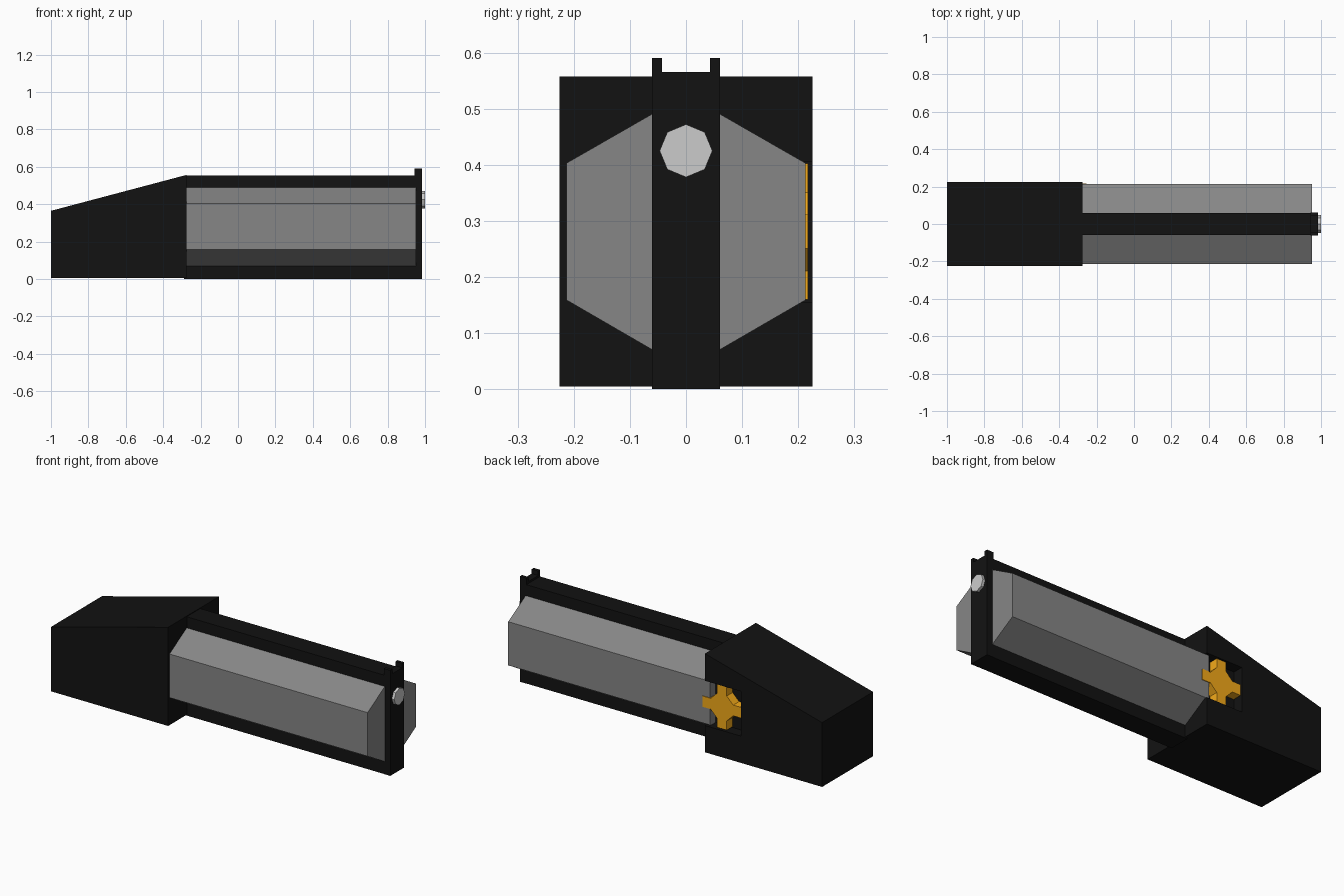
import bpy, bmesh, math
from mathutils import Vector

if "Cube" in bpy.data.objects:
    bpy.data.objects.remove(bpy.data.objects["Cube"])


def material(name, color):
    m = bpy.data.materials.new(name)
    m.diffuse_color = (*color, 1)
    m.use_nodes = True
    m.node_tree.nodes["Principled BSDF"].inputs["Base Color"].default_value = m.diffuse_color
    return m


BLACK = material("black", (0.006, 0.006, 0.006))
GREY = material("dark_grey", (0.24, 0.24, 0.24))
GOLD = material("gold", (0.9, 0.4, 0.01))


def prism(name, profile, axis, start, end, mat=None):
    """Extrude a closed 2D profile along x (profile is y,z) or y (profile is x,z)."""
    def place(a, b):
        return Vector((start, a, b)) if axis == 'x' else Vector((a, start, b))
    bm = bmesh.new()
    face = bm.faces.new([bm.verts.new(place(a, b)) for a, b in profile])
    ext = bmesh.ops.extrude_face_region(bm, geom=[face])
    move = Vector((end - start, 0, 0)) if axis == 'x' else Vector((0, end - start, 0))
    bmesh.ops.translate(bm, vec=move,
                        verts=[v for v in ext['geom'] if isinstance(v, bmesh.types.BMVert)])
    bmesh.ops.recalc_face_normals(bm, faces=bm.faces)
    mesh = bpy.data.meshes.new(name)
    bm.to_mesh(mesh)
    bm.free()
    ob = bpy.data.objects.new(name, mesh)
    bpy.context.collection.objects.link(ob)
    if mat:
        mesh.materials.append(mat)
    return ob


def rect(a0, a1, b0, b1):
    return [(a0, b0), (a1, b0), (a1, b1), (a0, b1)]


# Wedge-topped rear housing
housing = prism("rear_housing", [(-1, .005), (-.275, .005), (-.275, .557), (-1, .365)],
                'y', -.225, .225, BLACK)

# Open-ended pocket in the left side that holds the valve cross
cutter = prism("pocket_cutter", rect(-.497, -.2, .155, .405), 'y', .165, .3, BLACK)
cutter.hide_render = True
cutter.hide_viewport = True
cut = housing.modifiers.new("pocket", 'BOOLEAN')
cut.object = cutter
cut.operation = 'DIFFERENCE'
cut.solver = 'EXACT'

# Thin central frame
prism("center_frame", rect(-.29, .95, 0, .553), 'y', -.06, .06, BLACK)

# Front post with a notched top
prism("front_post", [(-.061, 0), (.061, 0), (.061, .59), (.043, .59), (.043, .565),
                     (-.043, .565), (-.043, .59), (-.061, .59)], 'x', .945, .985, BLACK)

# Faceted side shells
for side, s in (("right", -1), ("left", 1)):
    prism(side + "_shell", [(s * .05, .0645), (s * .213, .159), (s * .213, .403), (s * .05, .4965)],
          'x', -.298, .951, GREY)

# Eight-sided muzzle plug
prism("muzzle_plug", [(.047 * math.cos(i * math.pi / 4), .425 + .047 * math.sin(i * math.pi / 4))
                      for i in range(8)], 'x', .97, 1.0)

# Four-armed valve cross with chamfered inner corners
cross = []
for i in range(4):
    c, s = round(math.cos(i * math.pi / 2)), round(math.sin(i * math.pi / 2))
    for a, b in ((.07, -.03), (.121, -.03), (.121, .03), (.07, .03)):
        cross.append((-.374 + a * c - b * s, .281 + a * s + b * c))
prism("valve_cross", cross, 'y', .16, .217, GOLD)
